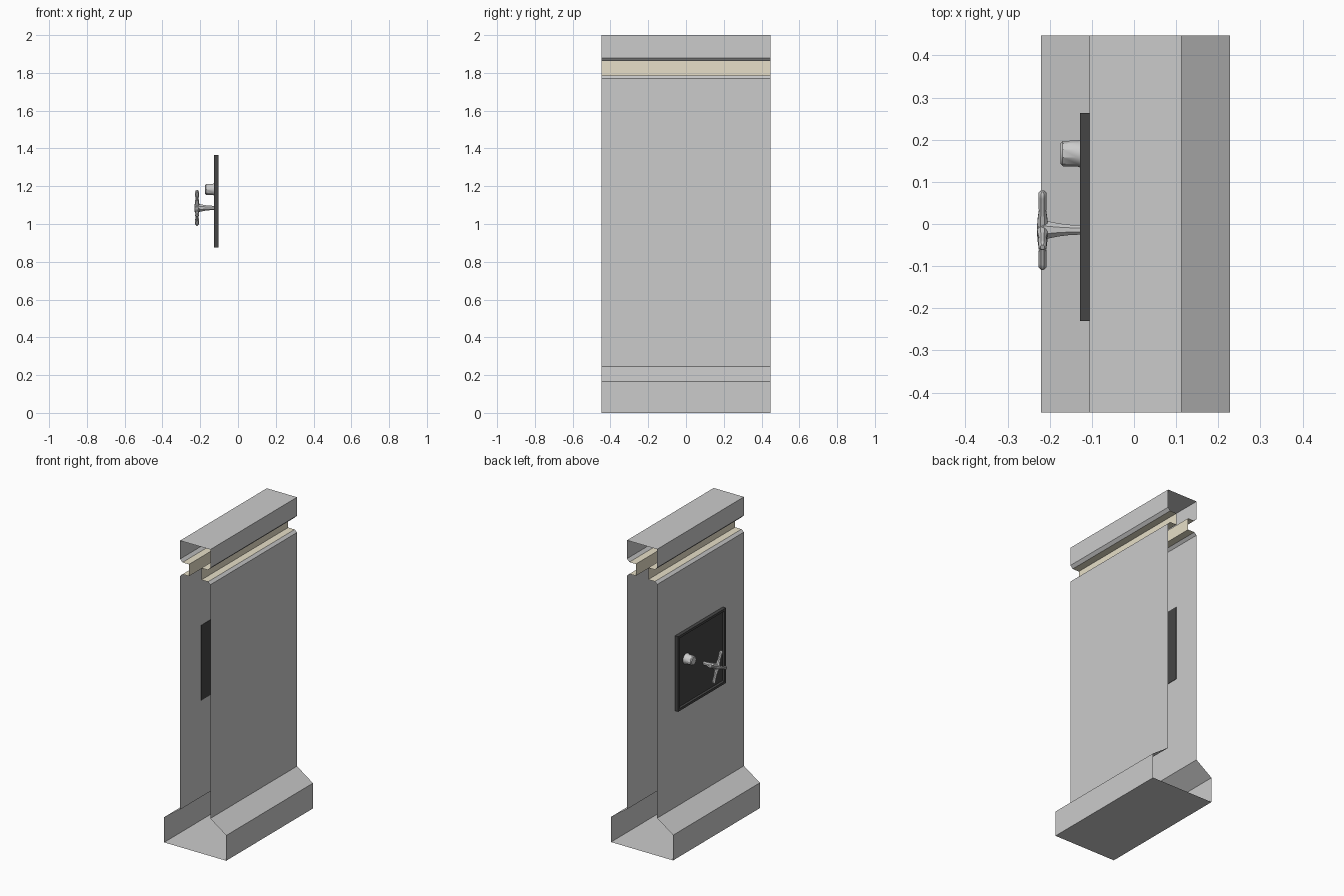
import bpy, bmesh
from math import pi, cos, sin, radians
from mathutils import Matrix, Vector

if "Cube" in bpy.data.objects:
    bpy.data.objects.remove(bpy.data.objects["Cube"])

HALF_Y = 0.447   # half length of the wall
CX = 0.004       # wall centre line in x


def material(name, rgb):
    m = bpy.data.materials.new(name)
    m.diffuse_color = (*rgb, 1)
    m.use_nodes = True
    m.node_tree.nodes["Principled BSDF"].inputs["Base Color"].default_value = m.diffuse_color
    return m


def finish(name, bm, mat=None):
    me = bpy.data.meshes.new(name)
    bm.to_mesh(me)
    bm.free()
    ob = bpy.data.objects.new(name, me)
    bpy.context.collection.objects.link(ob)
    if mat:
        me.materials.append(mat)
    return ob


def sheet(name, profile, mat=None):
    """Sweep an open x/z profile along y, leaving the ends open."""
    bm = bmesh.new()
    rows = [[bm.verts.new((CX + x, y, z)) for y in (-HALF_Y, HALF_Y)] for x, z in profile]
    for p, q in zip(rows, rows[1:]):
        bm.faces.new((p[0], p[1], q[1], q[0]))
    return finish(name, bm, mat)


def lathe(bm, profile, matrix, sides=8):
    """Add a capped turned shape; profile is (radius, height) along local z."""
    rings = [[bm.verts.new(matrix @ Vector((r * cos(2 * pi * (i + .5) / sides),
                                            r * sin(2 * pi * (i + .5) / sides), h)))
              for i in range(sides)] for r, h in profile]
    for a, b in zip(rings, rings[1:]):
        for i in range(sides):
            j = (i + 1) % sides
            bm.faces.new((a[i], a[j], b[j], b[i]))
    bm.faces.new(rings[0][::-1])
    bm.faces.new(rings[-1])


def smooth(ob):
    bpy.ops.object.select_all(action='DESELECT')
    ob.select_set(True)
    bpy.context.view_layer.objects.active = ob
    bpy.ops.object.shade_smooth_by_angle(angle=radians(35))


beige = material("beige_trim", (0.80, 0.74, 0.58))
dark = material("dark_metal", (0.06, 0.06, 0.06))

W, IN, LIP = 0.109, 0.045, 0.092

# Wall body with flared plinth and chamfered top lips
right = [(0.224, 0), (0.224, 0.165), (W, 0.245), (W, 1.77), (LIP, 1.785)]
left = [(-x, z) for x, z in reversed(right)]
sheet("wall_body", left + right)

# Recessed beige channel on both sides
groove = [(LIP, 1.785), (IN, 1.785), (IN, 1.862), (LIP, 1.862)]
sheet("channel_right", groove, beige)
sheet("channel_left", [(-x, z) for x, z in reversed(groove)], beige)

# Cap
cap = [(LIP, 1.862), (W, 1.88), (W, 2.0)]
sheet("wall_cap", cap + [(-x, z) for x, z in reversed(cap)])

# Safe door: square slab with a recessed front
bm = bmesh.new()
bmesh.ops.create_cube(bm, size=1, matrix=Matrix.Translation((-0.1155, 0.0165, 1.12))
                      @ Matrix.Diagonal((0.025, 0.493, 0.49, 1)))
front = [f for f in bm.faces if f.normal.x < -0.9]
bmesh.ops.inset_region(bm, faces=front, thickness=0.022, depth=0)
bmesh.ops.inset_region(bm, faces=front, thickness=0.008, depth=-0.010)
finish("safe_door", bm, dark)

# Outward direction: local z points to -x, local x to +y or so
OUT = Matrix.Rotation(-pi / 2, 4, 'Y')

# Dial knob
bm = bmesh.new()
lathe(bm, [(0.036, 0), (0.031, 0.014), (0.030, 0.050), (0.025, 0.055)],
      Matrix.Translation((-0.119, 0.167, 1.183)) @ OUT, 10)
smooth(finish("dial_knob", bm))

# Handle: stem, and four arms round the hub
bm = bmesh.new()
hub = Vector((-0.217, -0.014, 1.085))
lathe(bm, [(0.012, 0), (0.013, 0.03), (0.017, 0.06), (0.022, 0.082), (0.024, 0.094), (0.015, 0.108)],
      Matrix.Translation((-0.1205, hub.y, hub.z)) @ OUT)
arm = [(0.016, 0.004), (0.0135, 0.03), (0.0105, 0.05), (0.012, 0.085), (0.011, 0.095), (0.006, 0.101)]
for k in range(4):
    lathe(bm, arm, Matrix.Translation(hub) @ Matrix.Rotation(radians(24 + 90 * k), 4, 'X')
          @ Matrix.Diagonal((0.9, 1, 1, 1)))
smooth(finish("handle", bm))
